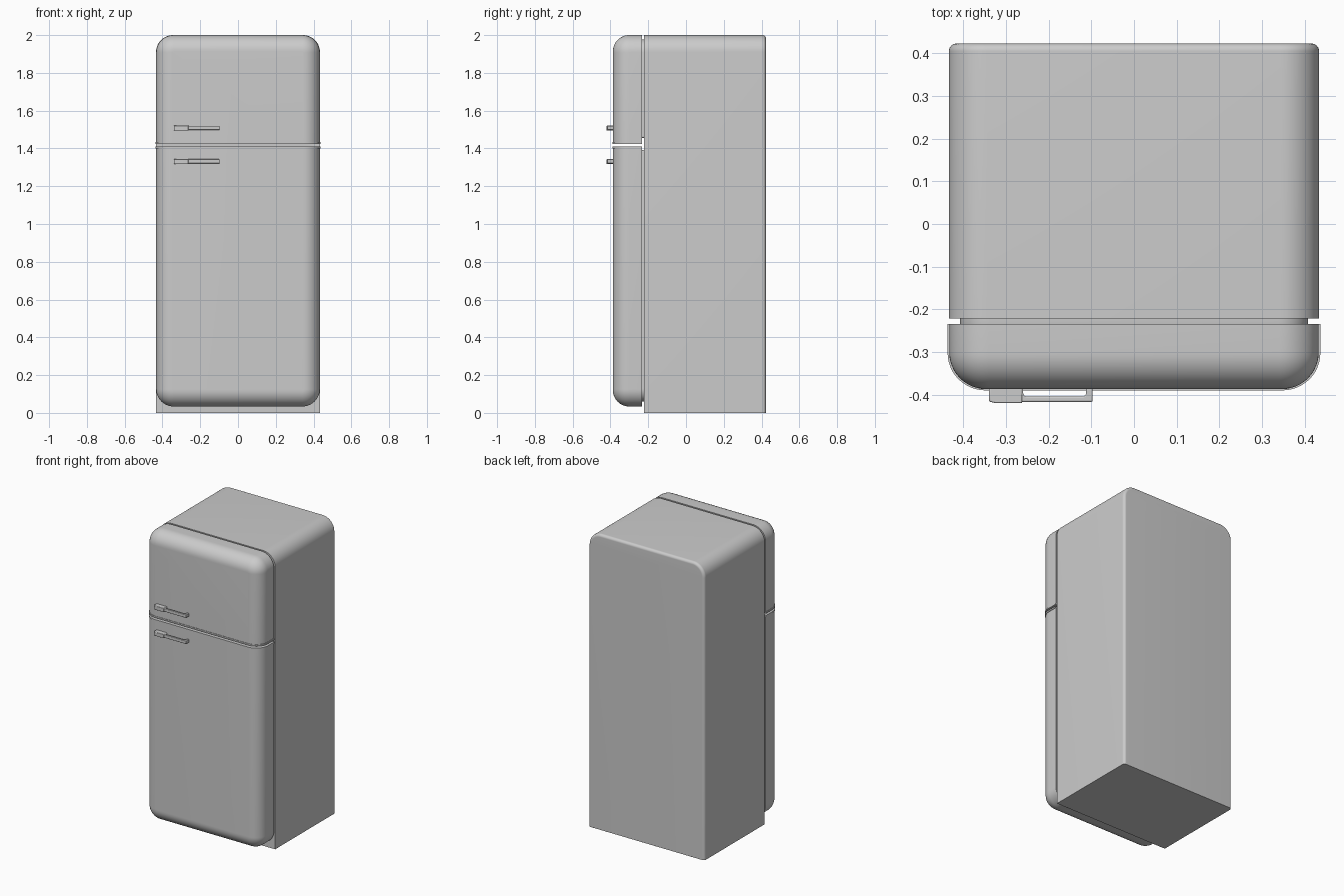
import bpy, bmesh
from math import sin, cos, pi, radians
from mathutils import Vector

if "Cube" in bpy.data.objects:
    bpy.data.objects.remove(bpy.data.objects["Cube"])


def finish(bm, name, bevel=0):
    bmesh.ops.remove_doubles(bm, verts=bm.verts, dist=1e-5)
    bmesh.ops.recalc_face_normals(bm, faces=bm.faces)
    me = bpy.data.meshes.new(name)
    bm.to_mesh(me)
    bm.free()
    ob = bpy.data.objects.new(name, me)
    bpy.context.collection.objects.link(ob)
    bpy.ops.object.select_all(action='DESELECT')
    ob.select_set(True)
    bpy.context.view_layer.objects.active = ob
    bpy.ops.object.shade_smooth_by_angle(angle=radians(35))
    if bevel:
        m = ob.modifiers.new("bevel", 'BEVEL')
        m.width, m.segments, m.limit_method = bevel, 2, 'ANGLE'
    return ob


def outline(hx, z0, z1, r_top, r_bot, n=12):
    """Rounded rectangle in the xz plane."""
    pts = []
    corners = [(1, z1, r_top, 0), (-1, z1, r_top, 1), (-1, z0, r_bot, 2), (1, z0, r_bot, 3)]
    for sx, z, r, q in corners:
        cz = z - r if q < 2 else z + r
        for i in range(n + 1):
            a = (q + i / n) * pi / 2
            pts.append((sx * (hx - r) + r * cos(a), cz + r * sin(a)))
    return pts


def rounded_slab(hx, z0, z1, y_flat, y_round, fillet, r_top, r_bot, n=12):
    """Slab along y, flat at y_flat, with a filleted rim at y_round."""
    d = 1 if y_round > y_flat else -1
    rings = [(y_flat, 0)]
    for i in range(n + 1):
        a = i / n * pi / 2
        rings.append((y_round - d * fillet * (1 - sin(a)), fillet * (1 - cos(a))))
    bm = bmesh.new()
    loops = []
    for y, ins in rings:
        rb = r_bot - ins if r_bot else 0
        zb = z0 + ins if r_bot else z0
        loops.append([bm.verts.new((x, y, z)) for x, z in
                      outline(hx - ins, zb, z1 - ins, r_top - ins, rb)])
    for a, b in zip(loops, loops[1:]):
        for i in range(len(a)):
            j = (i + 1) % len(a)
            bm.faces.new((a[i], a[j], b[j], b[i]))
    bm.faces.new(loops[0])
    bm.faces.new(loops[-1])
    bmesh.ops.remove_doubles(bm, verts=bm.verts, dist=1e-5)
    return bm


def cut(bm, z, keep_above):
    """Slice at height z and cap the opening."""
    res = bmesh.ops.bisect_plane(
        bm, geom=bm.verts[:] + bm.edges[:] + bm.faces[:], plane_co=(0, 0, z),
        plane_no=(0, 0, 1), clear_inner=keep_above, clear_outer=not keep_above)
    edges = [e for e in res['geom_cut'] if isinstance(e, bmesh.types.BMEdge)]
    bmesh.ops.edgeloop_fill(bm, edges=edges)
    return bm


def prism(pts, z0, z1, name, bevel):
    bm = bmesh.new()
    f = bm.faces.new([bm.verts.new((x, y, z0)) for x, y in pts])
    ext = bmesh.ops.extrude_face_region(bm, geom=[f])
    bmesh.ops.translate(bm, vec=Vector((0, 0, z1 - z0)),
                        verts=[v for v in ext['geom'] if isinstance(v, bmesh.types.BMVert)])
    return finish(bm, name, bevel)


# cabinet
finish(rounded_slab(0.434, 0, 2.0, -0.222, 0.423, 0.018, 0.09, 0), "cabinet", 0.003)


# doors, both cut from one rounded slab
def door():
    return rounded_slab(0.433, 0.034, 2.0, -0.234, -0.387, 0.086, 0.092, 0.092)


finish(cut(door(), 1.424, True), "upper_door")
finish(cut(door(), 1.411, False), "lower_door")

# trim strips along the door split
for name, za, zb in (("upper_trim", 1.424, 1.434), ("lower_trim", 1.401, 1.411)):
    bm = rounded_slab(0.437, 0.03, 2.0, -0.234, -0.390, 0.088, 0.092, 0.092)
    finish(cut(cut(bm, za, True), zb, False), name)

# gaskets between doors and cabinet
for name, za, zb, rt, rb in (("upper_gasket", 1.455, 1.977, 0.07, 0.01),
                             ("lower_gasket", 0.06, 1.392, 0.01, 0.07)):
    finish(rounded_slab(0.408, za, zb, -0.220, -0.236, 0.002, rt, rb, 4), name)

# handles: bridge-shaped bar with a chunkier mount on the hinge-free side
bar = [(-0.33, -0.384), (-0.33, -0.417), (-0.097, -0.417), (-0.097, -0.384), (-0.112, -0.384)]
for cx, a0 in ((-0.122, 0), (-0.250, -pi / 2)):
    bar += [(cx + 0.010 * cos(a0 - i / 5 * pi / 2), -0.395 + 0.010 * sin(a0 - i / 5 * pi / 2))
            for i in range(6)]
bar.append((-0.260, -0.384))
mount = [(-0.340, -0.384), (-0.340, -0.416), (-0.325, -0.420), (-0.262, -0.420), (-0.262, -0.384)]
for name, z in (("upper", 1.508), ("lower", 1.331)):
    prism(bar, z - 0.010, z + 0.012, name + "_handle_bar", 0.003)
    prism(mount, z - 0.014, z + 0.013, name + "_handle_mount", 0.003)
